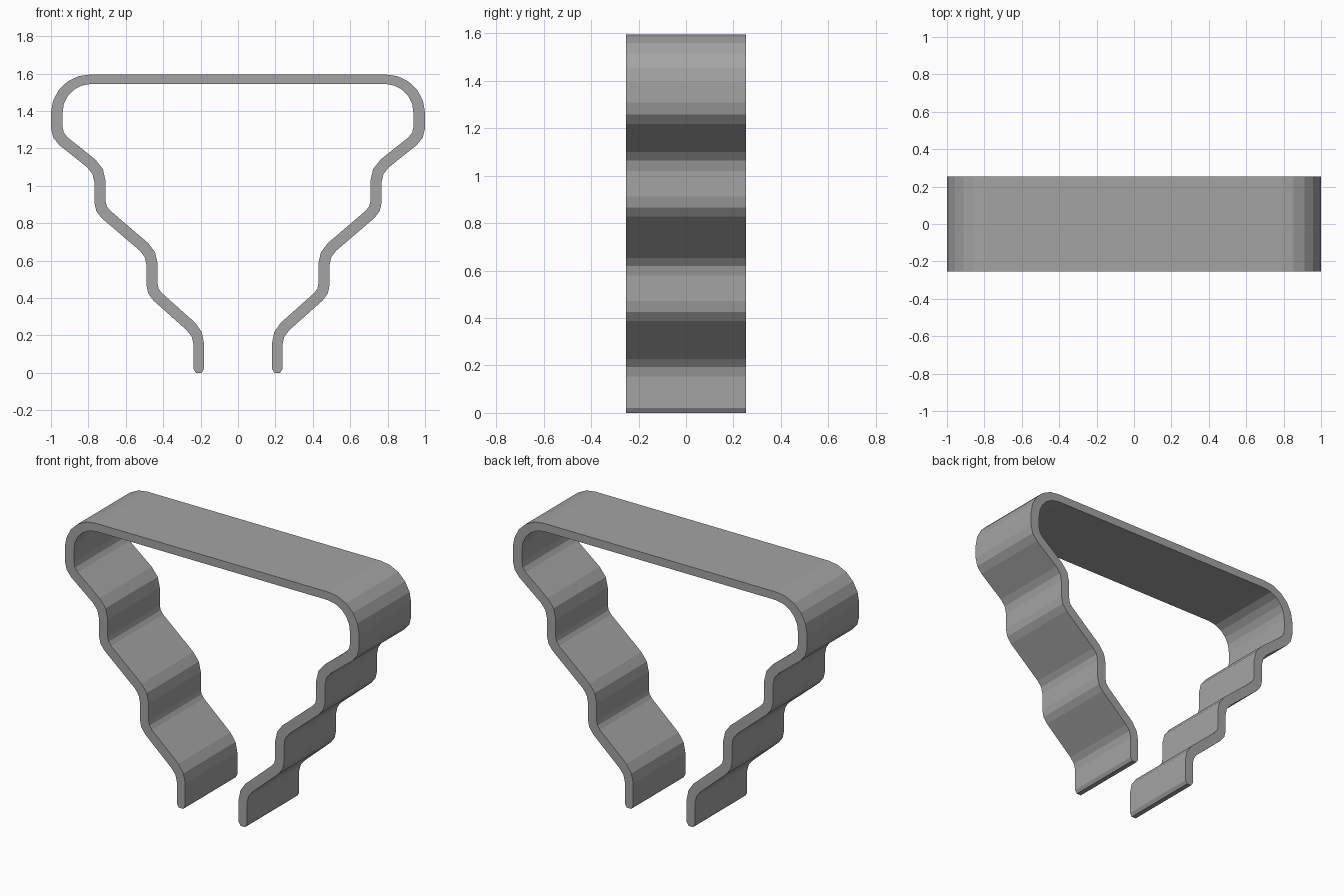
import bpy
import bmesh
from mathutils import Vector

DEPTH = 0.253  # half depth of the band

# Remove the default object
cube = bpy.data.objects.get("Cube")
if cube:
    bpy.data.objects.remove(cube, do_unlink=True)

# Grey metal
metal = bpy.data.materials.new("grey metal")
metal.use_nodes = True
colour = (0.37, 0.37, 0.37, 1)
metal.diffuse_color = colour
metal.node_tree.nodes["Principled BSDF"].inputs["Base Color"].default_value = colour

# Centreline corners: x, z, trim length, bend segments, half thickness after the corner
corners = [
    (0, 1.57, 0, 0, 0.025),
    (0.969, 1.57, 0.18, 5, 0.031),
    (0.969, 1.267, 0.045, 2, 0.03),
    (0.738, 1.083, 0.06, 2, 0.03),
    (0.738, 0.875, 0.04, 2, 0.03),
    (0.46, 0.637, 0.055, 2, 0.03),
    (0.46, 0.434, 0.04, 2, 0.03),
    (0.21, 0.211, 0.055, 2, 0.028),
    (0.21, 0.02, 0, 0, 0.028),
    (0.21, 0, 0, 0, 0.015),
]


def rounded_path(corners):
    """Round each corner with a circular arc; return points with half thickness."""
    path = []
    for i, (x, z, trim, steps, half) in enumerate(corners):
        p = Vector((x, z))
        if not steps:
            path.append((p, half))
            continue
        a = (Vector(corners[i - 1][:2]) - p).normalized()
        b = (Vector(corners[i + 1][:2]) - p).normalized()
        bisector = (a + b).normalized()
        centre = p + bisector * (trim / bisector.dot(a))
        start, end = p + a * trim - centre, p + b * trim - centre
        before = corners[i - 1][4]
        for k in range(steps + 1):
            t = k / steps
            arm = start.slerp(end, t).normalized() * start.length
            path.append((centre + arm, before + (half - before) * t))
    return path


def thicken(path):
    """Offset the path to both sides with mitred joints."""
    pairs = []
    for i, (p, half) in enumerate(path):
        d_in = (p - path[i - 1][0]).normalized() if i else None
        d_out = (path[i + 1][0] - p).normalized() if i + 1 < len(path) else d_in
        d_in = d_in or d_out
        tangent = (d_in + d_out).normalized()
        side = Vector((-tangent.y, tangent.x)) * (half / tangent.dot(d_in))
        pairs.append((p + side, p - side))
    return pairs


# Bent strip: half of the band, mirrored across x
bm = bmesh.new()
rings = []
for outer, inner in thicken(rounded_path(corners)):
    section = [(outer, -DEPTH), (outer, DEPTH), (inner, DEPTH), (inner, -DEPTH)]
    rings.append([bm.verts.new((q.x, y, q.y)) for q, y in section])
for r, s in zip(rings, rings[1:]):
    for k in range(4):
        n = (k + 1) % 4
        bm.faces.new((r[k], s[k], s[n], r[n]))
bm.faces.new(rings[-1])
bmesh.ops.recalc_face_normals(bm, faces=bm.faces)

# Make sure the top faces outward
top = max(bm.faces, key=lambda f: f.calc_center_median().z)
if top.normal.z < 0:
    bmesh.ops.reverse_faces(bm, faces=bm.faces)

mesh = bpy.data.meshes.new("bent_strip")
bm.to_mesh(mesh)
bm.free()
mesh.materials.append(metal)
strip = bpy.data.objects.new("bent_strip", mesh)
bpy.context.collection.objects.link(strip)
mirror = strip.modifiers.new("Mirror", 'MIRROR')
mirror.use_clip = True
